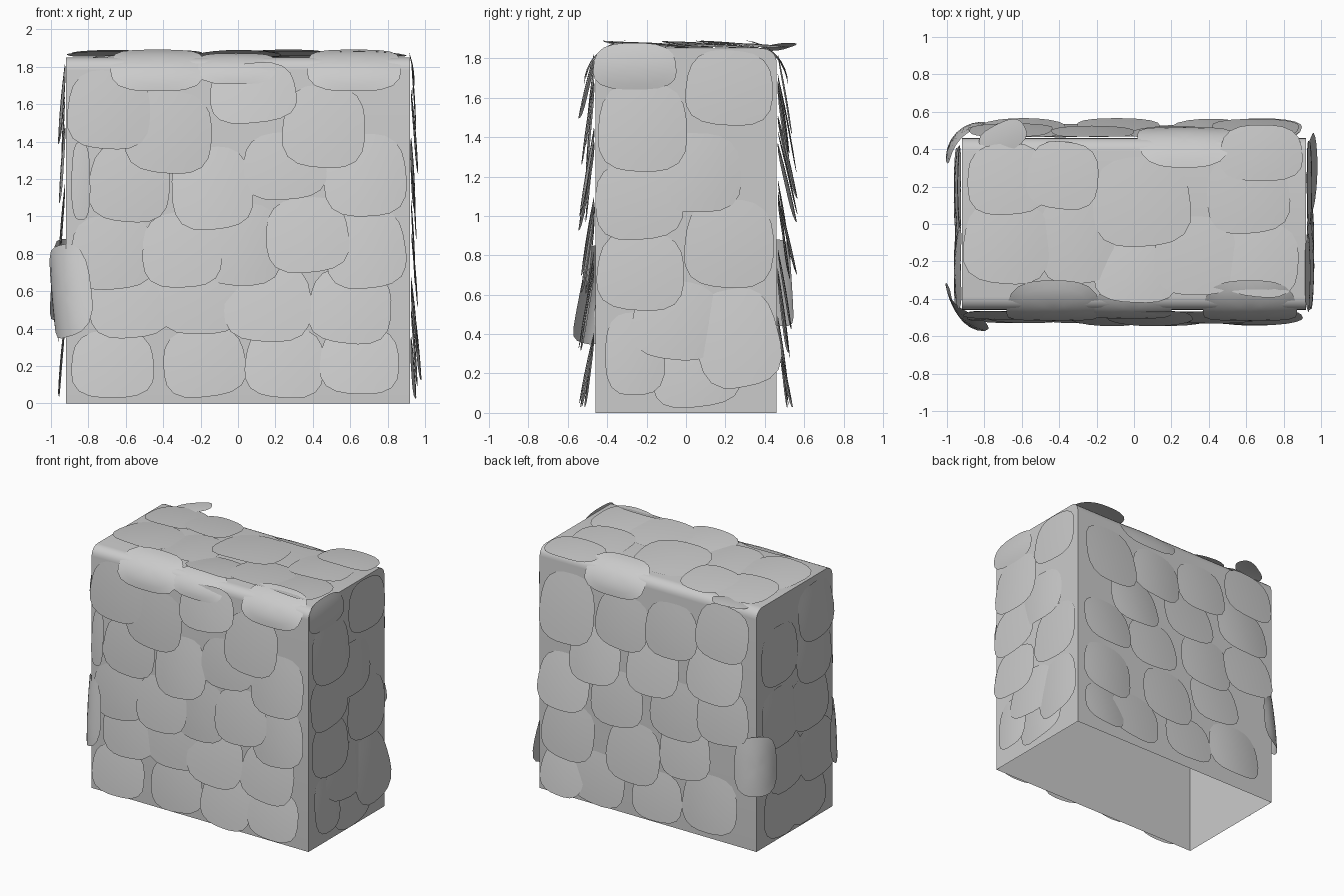
import bpy, bmesh, math, random
from mathutils import Vector

if "Cube" in bpy.data.objects:
    bpy.data.objects.remove(bpy.data.objects["Cube"])

random.seed(4)
X, Y, H = 0.92, 0.46, 1.85


def finish(name, bm):
    me = bpy.data.meshes.new(name)
    bm.to_mesh(me)
    bm.free()
    ob = bpy.data.objects.new(name, me)
    bpy.context.collection.objects.link(ob)
    bpy.context.view_layer.objects.active = ob
    ob.select_set(True)
    bpy.ops.object.shade_smooth_by_angle(angle=math.radians(35))
    ob.select_set(False)
    return ob


# open-bottomed core box with rounded long top edges
bm = bmesh.new()
bmesh.ops.create_cube(bm, size=1)
for v in bm.verts:
    v.co = Vector((v.co.x * 2 * X, v.co.y * 2 * Y, (v.co.z + 0.5) * H))
bmesh.ops.delete(bm, geom=[f for f in bm.faces if f.normal.z < -0.9], context='FACES_ONLY')
long_top = [e for e in bm.edges if all(v.co.z > 1 for v in e.verts)
            and abs(e.verts[0].co.x - e.verts[1].co.x) > 1]
bmesh.ops.bevel(bm, geom=long_top, offset=0.07, segments=5, profile=0.5, affect='EDGES')
finish("hedge_core", bm)


def leaf(bm, pos, U, V, N, w, h, roll=0.0, tilt=0.075, bend_u=0.25, bend_v=0.1, lift=0.012):
    """Thin rounded-square leaf; bends are total arc angles across and along."""
    segs, rings = 24, 4

    def point(r, a):
        c, s = math.cos(a), math.sin(a)
        k = (abs(c) ** 3 + abs(s) ** 3) ** (-1 / 3) * r / 2
        u, v = w * k * c, h * k * s
        u *= 1 - 0.12 * v / h                     # a little wider at the tip
        n = lift + tilt * (0.5 - v / h)
        au, av = u / w * bend_u, v / h * bend_v   # roll the sheet round both axes
        Ru, Rv = w / bend_u, h / bend_v
        n -= Ru * (1 - math.cos(au)) + Rv * (1 - math.cos(av))
        u, v = Ru * math.sin(au), Rv * math.sin(av)
        cr, sr = math.cos(roll), math.sin(roll)
        return pos + U * (u * cr - v * sr) + V * (u * sr + v * cr) + N * n

    mid = bm.verts.new(point(0, 0))
    prev = None
    for i in range(1, rings + 1):
        ring = [bm.verts.new(point(i / rings, 2 * math.pi * j / segs)) for j in range(segs)]
        for j in range(segs):
            k = (j + 1) % segs
            if prev:
                bm.faces.new((prev[j], ring[j], ring[k], prev[k]))
            else:
                bm.faces.new((mid, ring[j], ring[k]))
        prev = ring


def cover(name, origin, U, V, items, tilt=0.065):
    U, V = Vector(U), Vector(V)
    N = U.cross(V)
    bm = bmesh.new()
    for u, v, w, h in items:
        leaf(bm, Vector(origin) + U * u + V * v, U, V, N, w, h, random.uniform(-0.12, 0.12),
             tilt * random.uniform(0.6, 1.35), random.uniform(0.1, 0.35))
    finish(name, bm)


# leaves on each face: across, up, width, height
cover("front_leaves", (0, -Y, 0), (1, 0, 0), (0, 0, 1), [
    (-.69, 1.57, .44, .42), (-.37, 1.45, .46, .44), (.08, 1.66, .46, .32), (.46, 1.48, .44, .44),
    (-.58, 1.18, .43, .42), (-.14, 1.15, .43, .44), (.25, 1.27, .44, .36), (.68, 1.22, .44, .44),
    (-.67, .81, .44, .4), (-.3, .82, .42, .4), (.02, .85, .43, .44), (.37, .9, .44, .4),
    (.68, .83, .43, .43), (-.58, .56, .44, .42), (-.2, .6, .47, .46), (.16, .54, .46, .42),
    (.6, .52, .44, .4), (-.67, .21, .44, .36), (-.18, .22, .44, .37), (.25, .22, .42, .38),
    (.65, .23, .42, .36)])
cover("back_leaves", (0, Y, 0), (-1, 0, 0), (0, 0, 1), [
    (-.65, 1.47, .46, .5), (-.2, 1.48, .44, .4), (.22, 1.52, .44, .4), (.66, 1.62, .44, .4),
    (-.42, 1.17, .43, .4), (.08, 1.22, .44, .42), (.6, 1.3, .46, .42), (-.68, .9, .43, .4),
    (-.24, .88, .44, .4), (.27, .92, .46, .42), (.66, .98, .44, .4), (-.66, .52, .44, .42),
    (-.1, .5, .45, .44), (.34, .63, .43, .4), (-.4, .22, .44, .38), (.1, .22, .42, .36),
    (.54, .28, .46, .42), (-.7, .2, .36, .34)], 0.075)
cover("right_leaves", (X, 0, 0), (0, 1, 0), (0, 0, 1), [
    (-.22, 1.45, .45, .45), (.22, 1.65, .44, .38), (.05, 1.22, .46, .4), (-.24, 1.08, .44, .4),
    (.22, .86, .45, .45), (-.23, .72, .44, .4), (-.05, .47, .44, .4), (.05, .19, .44, .32),
    (-.26, .3, .3, .42)], 0.028)
cover("left_leaves", (-X, 0, 0), (0, -1, 0), (0, 0, 1), [
    (-.2, 1.42, .44, .44), (.24, 1.6, .42, .42), (.22, 1.28, .42, .42), (-.2, .95, .43, .44),
    (.16, .94, .44, .42), (.24, .54, .44, .42), (-.14, .58, .44, .42), (-.2, .24, .4, .4),
    (.12, .22, .44, .36)], 0.028)
cover("top_leaves", (0, 0, H), (1, 0, 0), (0, 1, 0), [
    (-.68, -.1, .46, .44), (-.68, .24, .42, .38), (-.38, .26, .38, .36), (-.31, -.09, .4, .46),
    (.04, .12, .52, .48), (.61, .16, .44, .42), (.01, -.26, .44, .32), (.33, -.17, .44, .42),
    (.67, -.19, .42, .4)], 0.025)

# bent leaves that wrap over the box edges
bm = bmesh.new()
Z = Vector((0, 0, 1))


def wrap_top(x, y, U, w, h=0.34, sink=0.03, roll=0.0):
    U = Vector(U)
    out = U.cross(Z)
    # turned to lie more on the wall than on the top
    N = (out * 1.25 + Z).normalized()
    V = N.cross(U)
    leaf(bm, Vector((x, y, H)) - N * sink - Z * 0.03, U, V, N, w, h, roll, 0.03, 0.15, 1.5)


for x, w, h in ((-.43, .5, .34), (-.01, .42, .26), (.62, .5, .34)):
    wrap_top(x, -Y, (1, 0, 0), w, h)
wrap_top(.27, Y, (-1, 0, 0), .5)
finish("top_edge_leaves", bm)

# corner leaves, curled around the upright edges
bm = bmesh.new()
for sx, sy, z, h, roll in ((-1, -1, .6, .5, .2), (-1, 1, .66, .44, 0)):
    N = Vector((sx, sy, 0)).normalized()
    leaf(bm, Vector((sx * X, sy * Y, z)) - N * 0.005, Z.cross(N), Z, N, .34, h, roll, 0.04, 1.7)
finish("corner_leaves", bm)

# upright stray leaf, side-top leaf, lifted leaves
bm = bmesh.new()
F, R, B = Vector((0, -1, 0)), Vector((1, 0, 0)), Vector((0, 1, 0))
leaf(bm, Vector((-.84, -.48, 1.19)), R, Z, F, .1, .42, 0, .03)
leaf(bm, Vector((X, -.26, 1.76)), B, Z, R, .42, .24, 0, .02, .15, .6)
leaf(bm, Vector((X, .26, .38)), B, Z, R, .42, .5, .2, .055)
leaf(bm, Vector((.68, .38, H)), R, B, Z, .44, .3, 0, .02)
leaf(bm, Vector((-.7, .46, 1.87)), F, R, Z, .16, .26, .5, -.04)
finish("stray_leaves", bm)
